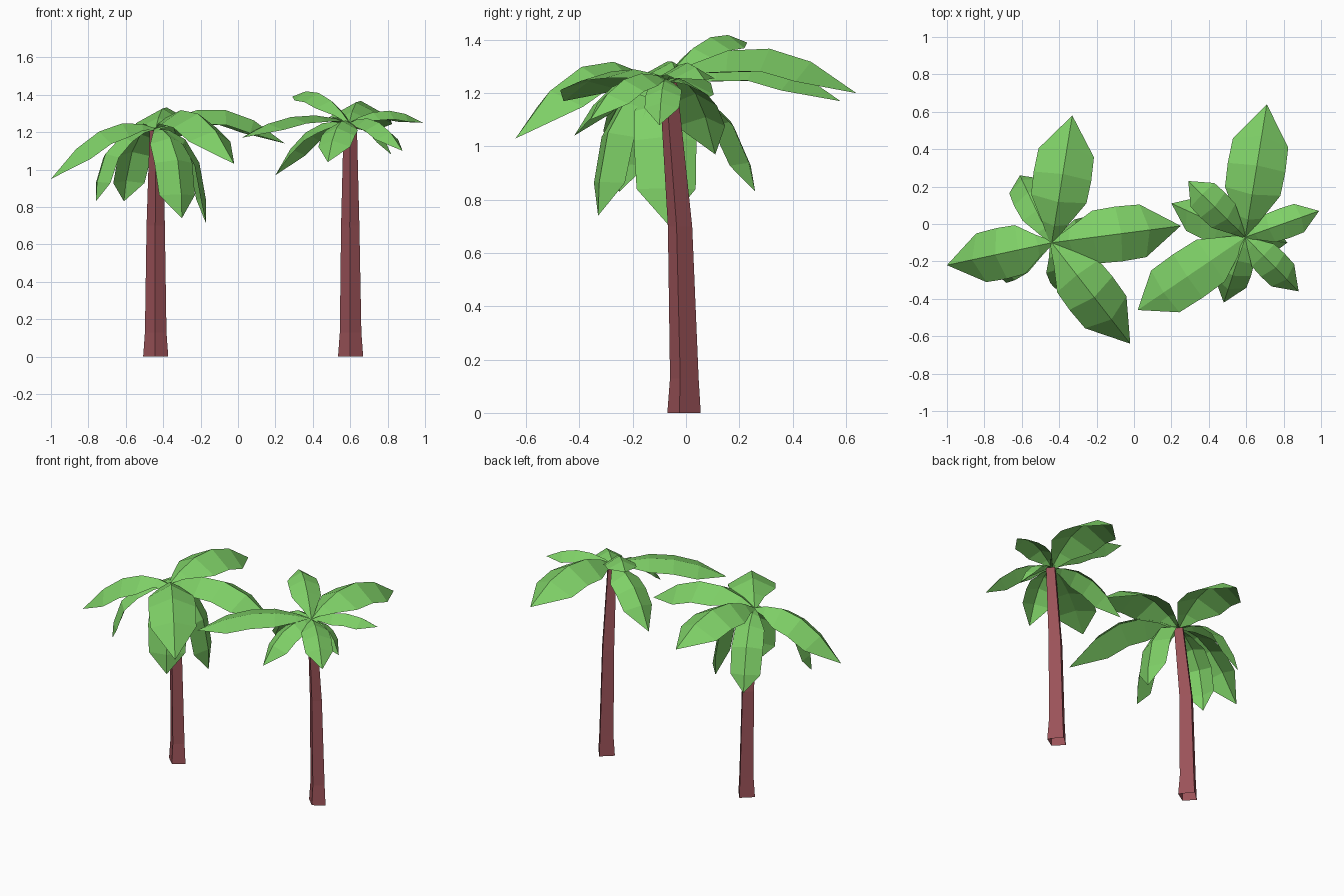
import bpy, bmesh, math
from mathutils import Vector

if "Cube" in bpy.data.objects:
    bpy.data.objects.remove(bpy.data.objects["Cube"])


def material(name, rgb):
    m = bpy.data.materials.new(name)
    m.diffuse_color = (*rgb, 1)
    m.use_nodes = True
    m.node_tree.nodes["Principled BSDF"].inputs["Base Color"].default_value = m.diffuse_color
    return m


GREEN = material("leaf green", (0.21, 0.63, 0.135))
BROWN = material("red brown bark", (0.328, 0.085, 0.098))


def finish(bm, name, mat):
    mesh = bpy.data.meshes.new(name)
    bm.to_mesh(mesh)
    bm.free()
    mesh.materials.append(mat)
    obj = bpy.data.objects.new(name, mesh)
    bpy.context.collection.objects.link(obj)
    return obj


# Four-sided trunk with an edge to the front, open at the foot, leaning forward
SECTION = [(-0.05, -1.0), (0.96, -0.36), (0.07, 0.79), (-0.96, -0.12)]


def trunk(name, rings):
    bm = bmesh.new()
    loops = [[bm.verts.new((x + r * u, y + r * v, z)) for u, v in SECTION]
             for x, y, z, r in rings]
    for lo, hi in zip(loops, loops[1:]):
        for i in range(4):
            j = (i + 1) % 4
            bm.faces.new((lo[i], lo[j], hi[j], hi[i]))
    bm.faces.new(loops[-1])
    finish(bm, name, BROWN)


# Folded leaf along an arched spine; pointed at the tip
ARCHED = [(0.0, 0.1), (0.13, 0.48), (0.32, 1.0), (0.54, 1.04), (0.76, 1.0)]
HANGING = [(0.0, 0.1), (0.14, 0.5), (0.34, 0.95), (0.6, 1.03), (0.86, 0.97)]


def frond(name, base, tip, reach, arch_z, half_width, fold=0.55):
    base, tip = Vector(base), Vector(tip)
    ctrl = base.lerp(tip, reach)
    ctrl.z = arch_z
    flat = Vector((tip.x - base.x, tip.y - base.y, 0)).normalized()
    side = Vector((-flat.y, flat.x, 0))
    bm = bmesh.new()
    rows = []
    for t, w in (HANGING if reach > 0.75 else ARCHED):
        p = base * (1 - t) ** 2 + ctrl * (2 * t * (1 - t)) + tip * t * t
        tangent = ((ctrl - base) * (1 - t) + (tip - ctrl) * t).normalized()
        normal = tangent.cross(side)
        hw = half_width * w
        rows.append([bm.verts.new(p + side * (s * hw) - normal * (abs(s) * fold * hw))
                     for s in (1, 0, -1)])
    for a, b in zip(rows, rows[1:]):
        for i in (0, 1):
            bm.faces.new((a[i], a[i + 1], b[i + 1], b[i]))
    end = bm.verts.new(tip)
    for i in (0, 1):
        bm.faces.new((rows[-1][i], rows[-1][i + 1], end))
    finish(bm, name, GREEN)


def palm(name, rings, crown, fronds):
    trunk(name + "_trunk", rings)
    for n, spec in enumerate(fronds):
        frond(f"{name}_frond_{n + 1}", crown, *spec)


# Left palm: four long arching fronds and four hanging ones
palm("left_palm",
     [(-0.44, 0, 0, 0.07), (-0.44, 0, 0.13, 0.06),
      (-0.44, -0.017, 0.7, 0.051), (-0.437, -0.085, 1.21, 0.037)],
     (-0.44, -0.1, 1.22),
     [((-0.33, 0.58, 1.17), 0.5, 1.475, 0.15),
      ((0.25, -0.01, 1.14), 0.5, 1.465, 0.142),
      ((-0.02, -0.64, 1.03), 0.5, 1.49, 0.14),
      ((-1.0, -0.22, 0.95), 0.5, 1.345, 0.133),
      ((-0.30, -0.33, 0.74), 1.0, 1.23, 0.115, 0.4),
      ((-0.17, -0.07, 0.71), 1.05, 1.22, 0.115, 0.35),
      ((-0.61, 0.26, 0.83), 0.8, 1.25, 0.095, 0.4),
      ((-0.76, -0.25, 0.83), 1.0, 1.23, 0.095, 0.4)])

# Right palm: two long fronds and six shorter ones
palm("right_palm",
     [(0.602, 0, 0, 0.07), (0.602, 0, 0.13, 0.06),
      (0.6, -0.017, 0.7, 0.051), (0.6, -0.063, 1.24, 0.037)],
     (0.595, -0.07, 1.25),
     [((0.71, 0.64, 1.20), 0.5, 1.515, 0.15),
      ((0.02, -0.46, 1.17), 0.5, 1.36, 0.135, 0.25),
      ((0.29, 0.23, 1.39), 0.5, 1.49, 0.09),
      ((0.20, 0.11, 0.97), 0.6, 1.31, 0.1),
      ((0.99, 0.07, 1.25), 0.5, 1.38, 0.08),
      ((0.88, -0.36, 1.10), 0.55, 1.34, 0.085),
      ((0.48, -0.42, 1.04), 0.6, 1.32, 0.09),
      ((0.82, -0.10, 1.08), 0.7, 1.28, 0.065)])
